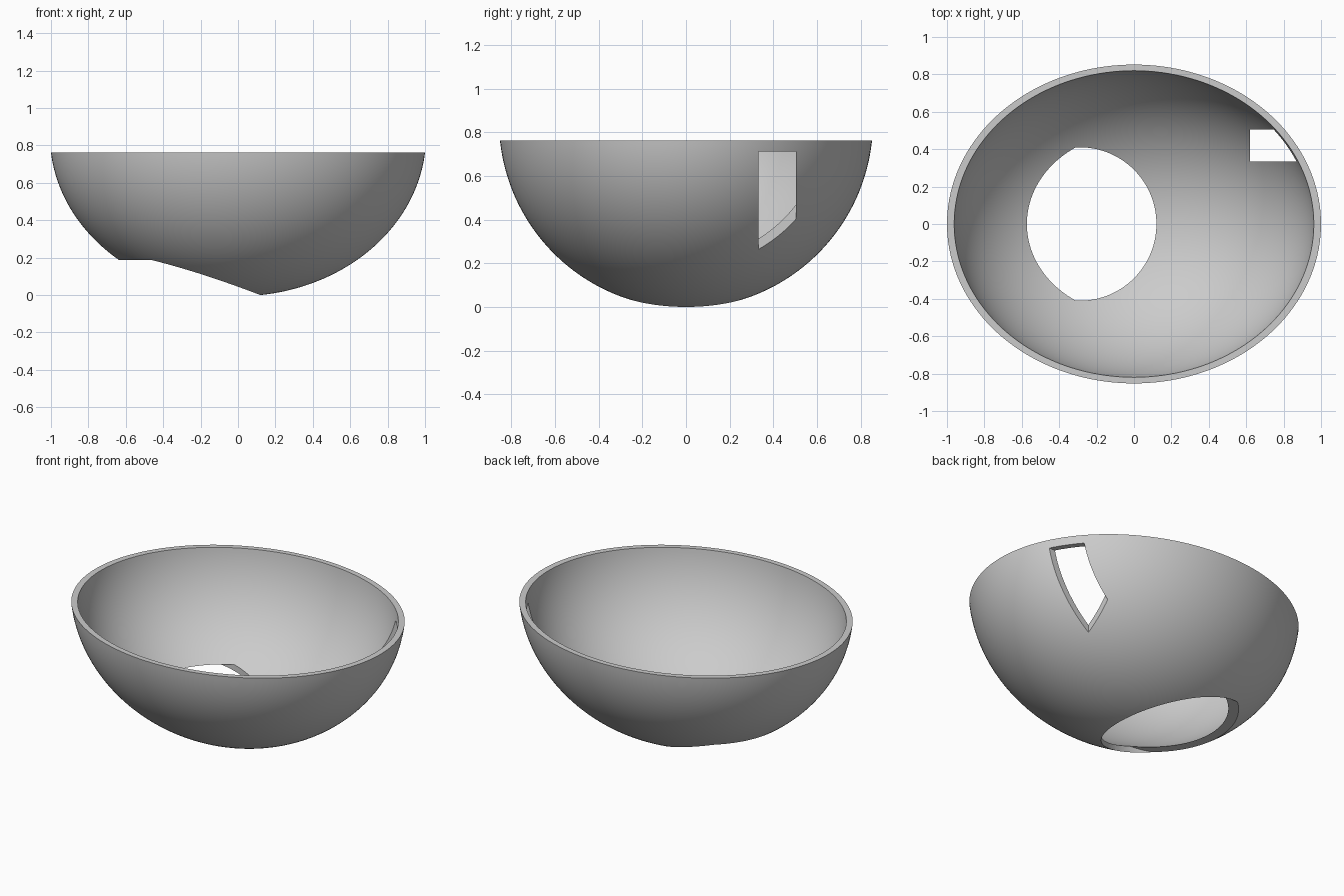
import bpy, bmesh, math
from mathutils import Matrix

if "Cube" in bpy.data.objects:
    bpy.data.objects.remove(bpy.data.objects["Cube"])

# Main dimensions
A, B, C = 1.0055, 0.857, 0.858   # ellipsoid half axes
CZ, RIM = 0.852, 0.762           # ellipsoid centre height, rim height
K = 0.962                        # inner surface scale
SEGS, RINGS = 160, 56

grey = bpy.data.materials.new("grey")
grey.diffuse_color = (0.6, 0.6, 0.6, 1)
grey.use_nodes = True
grey.node_tree.nodes["Principled BSDF"].inputs["Base Color"].default_value = grey.diffuse_color


def new_object(name, bm):
    bmesh.ops.recalc_face_normals(bm, faces=bm.faces)
    mesh = bpy.data.meshes.new(name)
    bm.to_mesh(mesh)
    bm.free()
    ob = bpy.data.objects.new(name, mesh)
    mesh.materials.append(grey)
    bpy.context.collection.objects.link(ob)
    return ob


def arc(scale):
    """Unit-sphere arc of the given radius, from the pole up to the rim."""
    end = math.acos((CZ - RIM) / (C * scale))
    return [(scale * math.sin(end * i / RINGS), -scale * math.cos(end * i / RINGS))
            for i in range(RINGS + 1)]


# Bowl shell: outer and inner arcs spun about z, then stretched to an ellipsoid
bm = bmesh.new()
profile = arc(1.0) + arc(K)[::-1]
verts = [bm.verts.new((r, 0, z)) for r, z in profile]
edges = [bm.edges.new(pair) for pair in zip(verts, verts[1:])]
bmesh.ops.spin(bm, geom=verts + edges, cent=(0, 0, 0), axis=(0, 0, 1),
               angle=2 * math.pi, steps=SEGS)
bmesh.ops.remove_doubles(bm, verts=bm.verts, dist=1e-5)
bmesh.ops.transform(bm, verts=bm.verts,
                    matrix=Matrix.Translation((0, 0, CZ)) @ Matrix.Diagonal((A, B, C, 1)))
bowl = new_object("bowl", bm)

# Round drain cutter with a flat top
bm = bmesh.new()
bmesh.ops.create_cone(bm, cap_ends=True, segments=128, radius1=0.41, radius2=0.41,
                      depth=0.687, matrix=Matrix.Translation((-0.29, 0, 0.187 - 0.687 / 2)))
round_cutter = new_object("round_hole_cutter", bm)

# Rectangular side window cutter
lo, hi = (0.62, 0.333, -0.3), (1.4, 0.505, 0.713)
bm = bmesh.new()
size = [h - l for l, h in zip(lo, hi)]
mid = [(h + l) / 2 for l, h in zip(lo, hi)]
bmesh.ops.create_cube(bm, size=1, matrix=Matrix.Translation(mid) @ Matrix.Diagonal((*size, 1)))
window_cutter = new_object("window_cutter", bm)

# Cut both openings
bpy.context.view_layer.objects.active = bowl
bowl.select_set(True)
for cutter in (round_cutter, window_cutter):
    cutter.hide_render = True
    mod = bowl.modifiers.new("cut", 'BOOLEAN')
    mod.operation, mod.solver, mod.object = 'DIFFERENCE', 'EXACT', cutter
    bpy.ops.object.modifier_apply(modifier=mod.name)
    bpy.data.objects.remove(cutter)

bpy.ops.object.shade_smooth_by_angle(angle=math.radians(30))
